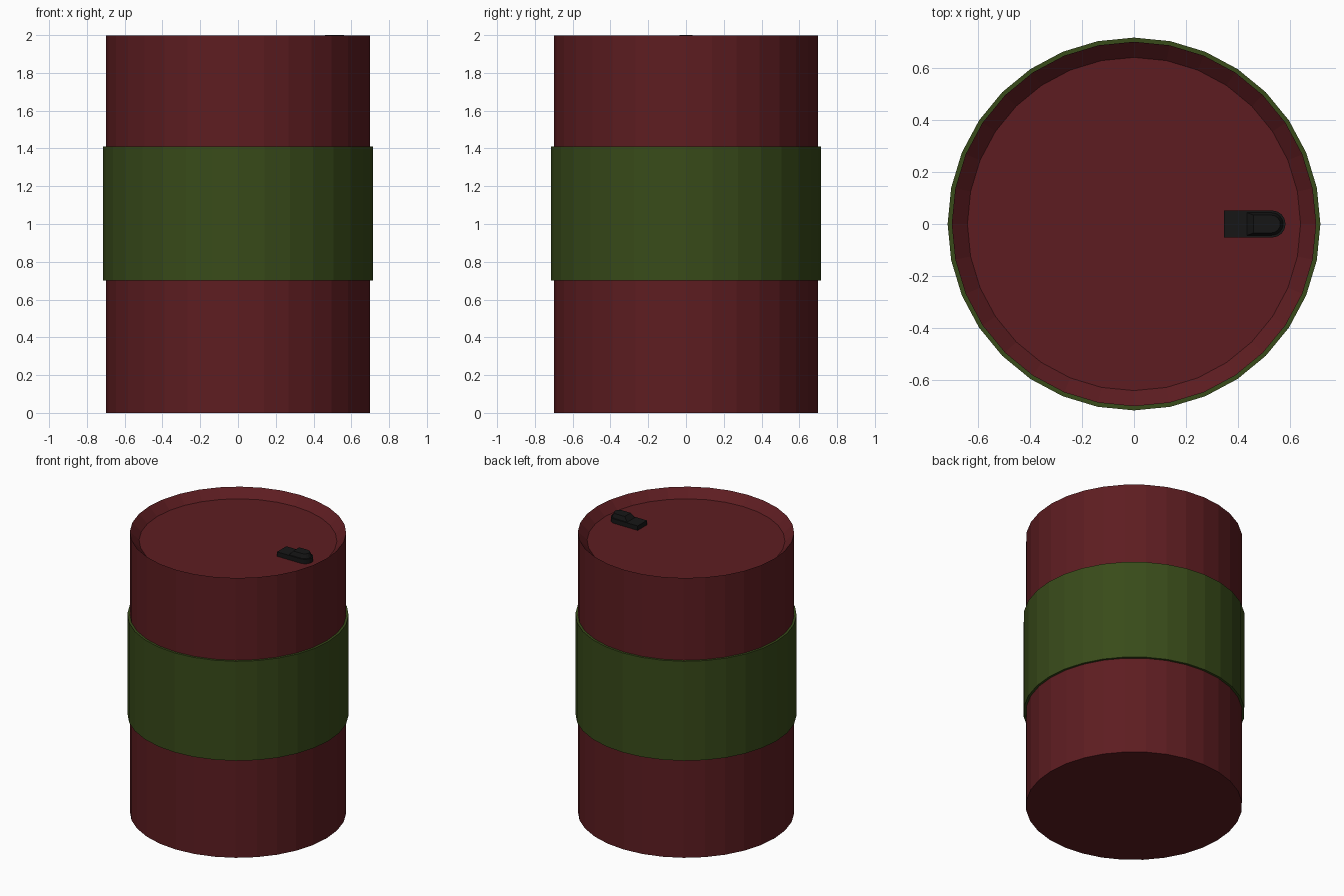
import bpy, bmesh, math

if "Cube" in bpy.data.objects:
    bpy.data.objects.remove(bpy.data.objects["Cube"])

SIDES = 32


def material(name, color):
    m = bpy.data.materials.new(name)
    m.diffuse_color = (*color, 1)
    m.use_nodes = True
    m.node_tree.nodes["Principled BSDF"].inputs["Base Color"].default_value = m.diffuse_color
    return m


def finish(bm, name, mat):
    bmesh.ops.recalc_face_normals(bm, faces=bm.faces)
    me = bpy.data.meshes.new(name)
    bm.to_mesh(me)
    bm.free()
    ob = bpy.data.objects.new(name, me)
    bpy.context.collection.objects.link(ob)
    me.materials.append(mat)
    return ob


def loft(name, loops, mat, cap=True, closed=False):
    """Skin a list of equal-length point loops."""
    bm = bmesh.new()
    rings = [[bm.verts.new(p) for p in loop] for loop in loops]
    pairs = list(zip(rings, rings[1:])) + ([(rings[-1], rings[0])] if closed else [])
    for a, b in pairs:
        n = len(a)
        for i in range(n):
            j = (i + 1) % n
            bm.faces.new((a[i], a[j], b[j], b[i]))
    if cap:
        bm.faces.new(rings[0])
        bm.faces.new(rings[-1])
    return finish(bm, name, mat)


def circle(r, z):
    return [(r * math.cos(2 * math.pi * i / SIDES),
             r * math.sin(2 * math.pi * i / SIDES), z) for i in range(SIDES)]


red = material("red_paint", (0.11, 0.012, 0.015))
green = material("green_paint", (0.04, 0.07, 0.01))
black = material("black_cap", (0.008, 0.008, 0.008))

# Drum with sloped rim falling to a recessed lid
loft("drum", [circle(0.70, 0), circle(0.70, 1.997),
              circle(0.64, 1.938)], red)

# Painted band around the middle
loft("band", [circle(r, z) for r, z in
              ((0.70, 0.70), (0.716, 0.70), (0.716, 1.41), (0.70, 1.41))],
     green, cap=False, closed=True)


# Lid latch: plan is square at the inner end, rounded at the outer end
def latch_plan(x0, x1, r, height):
    arc = [(x1 - r + r * math.cos(a), r * math.sin(a))
           for a in (math.radians(-90 + 22.5 * i) for i in range(9))]
    return [(x, y, height(x)) for x, y in [(x0, r), (x0, -r)] + arc]


loft("latch_base", [latch_plan(0.345, 0.582, 0.052, lambda x: 1.93),
                    latch_plan(0.345, 0.582, 0.052, lambda x: 1.97)], black)

# Raised tongue, ramping up from the base
loft("latch_tongue", [latch_plan(0.43, 0.575, 0.045, lambda x: 1.965),
                      latch_plan(0.46, 0.562, 0.034, lambda x: 2.0)], black)
